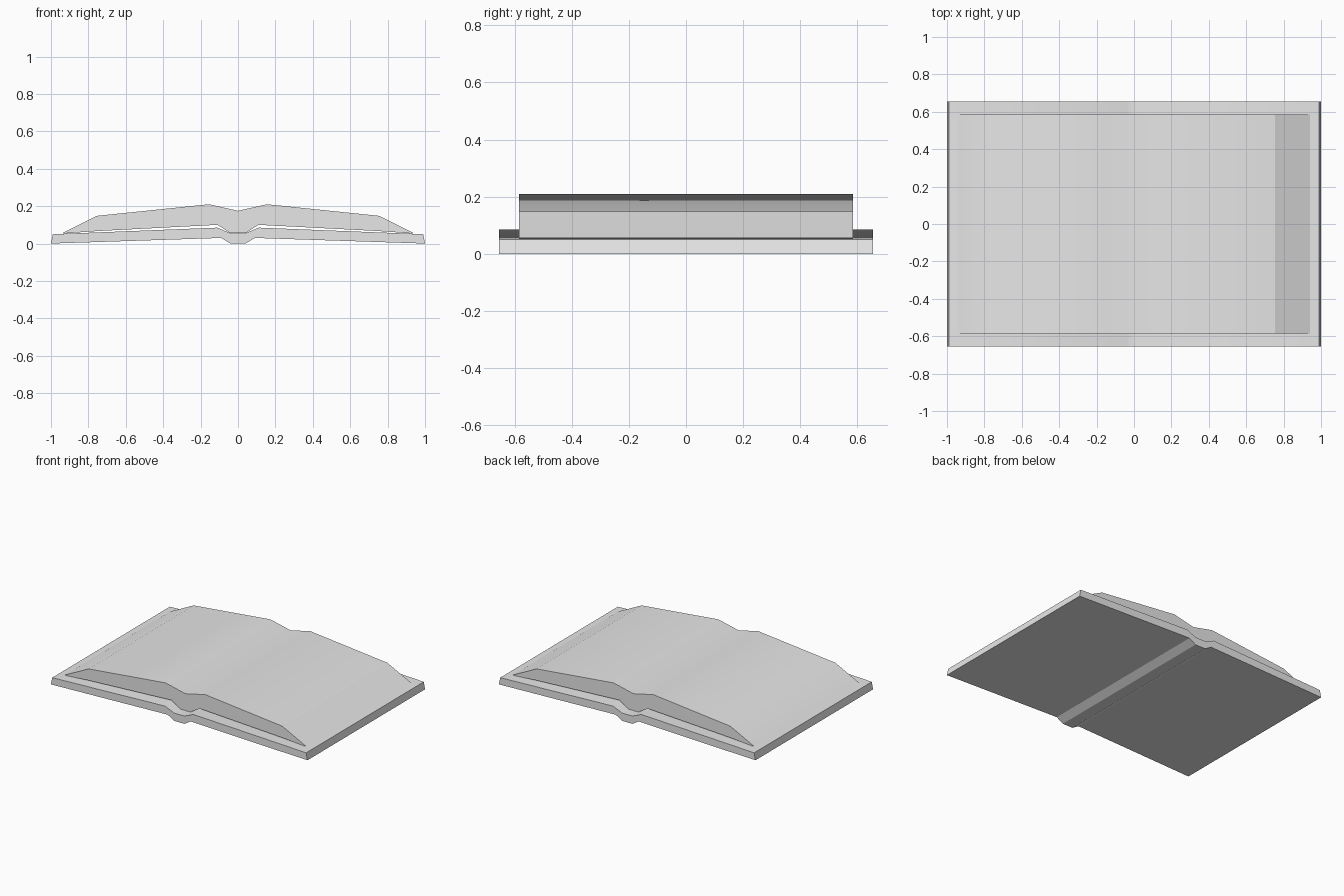
import bpy
import bmesh
import math

cube = bpy.data.objects.get("Cube")
if cube:
    bpy.data.objects.remove(cube, do_unlink=True)

grey = bpy.data.materials.new("plain grey")
grey.use_nodes = True
colour = (0.8, 0.8, 0.8, 1)
grey.diffuse_color = colour
grey.node_tree.nodes["Principled BSDF"].inputs["Base Color"].default_value = colour


def mirrored(half):
    """Complete a right half-profile, listed from the spine outwards."""
    left = [(-x, z) for x, z in reversed(half) if x > 0]
    return left + half


def extrude_profile(name, top, bottom, half_depth):
    """Sweep the outline between a top and a bottom line along y."""
    outline = mirrored(top) + mirrored(bottom)[::-1]
    bm = bmesh.new()
    face = bm.faces.new([bm.verts.new((x, -half_depth, z)) for x, z in outline])
    swept = bmesh.ops.extrude_face_region(bm, geom=[face])
    moved = [v for v in swept["geom"] if isinstance(v, bmesh.types.BMVert)]
    bmesh.ops.translate(bm, verts=moved, vec=(0, 2 * half_depth, 0))
    bmesh.ops.recalc_face_normals(bm, faces=bm.faces)
    mesh = bpy.data.meshes.new(name)
    bm.to_mesh(mesh)
    bm.free()
    obj = bpy.data.objects.new(name, mesh)
    bpy.context.collection.objects.link(obj)
    mesh.materials.append(grey)
    bpy.ops.object.select_all(action="DESELECT")
    obj.select_set(True)
    bpy.context.view_layer.objects.active = obj
    bpy.ops.object.shade_smooth_by_angle(angle=math.radians(30))
    return obj


# Open cover, with the spine dropping between the two boards
extrude_profile(
    "cover",
    top=[(0.04, 0.055), (0.11, 0.085), (0.99, 0.05)],
    bottom=[(0.04, 0), (0.09, 0.03), (1, 0)],
    half_depth=0.655,
)

# Page block, with a valley in the middle and slanted outer edges
pages = extrude_profile(
    "pages",
    top=[(0, 0.175), (0.155, 0.21), (0.755, 0.148), (0.94, 0.056)],
    bottom=[(0.04, 0.056), (0.11, 0.1), (0.75, 0.067), (0.93, 0.054)],
    half_depth=0.585,
)

# Crisp slanted edge on the left-hand page stack
for face in pages.data.polygons:
    if face.center.x > 0.8 and face.normal.z > 0.3:
        face.use_smooth = False
